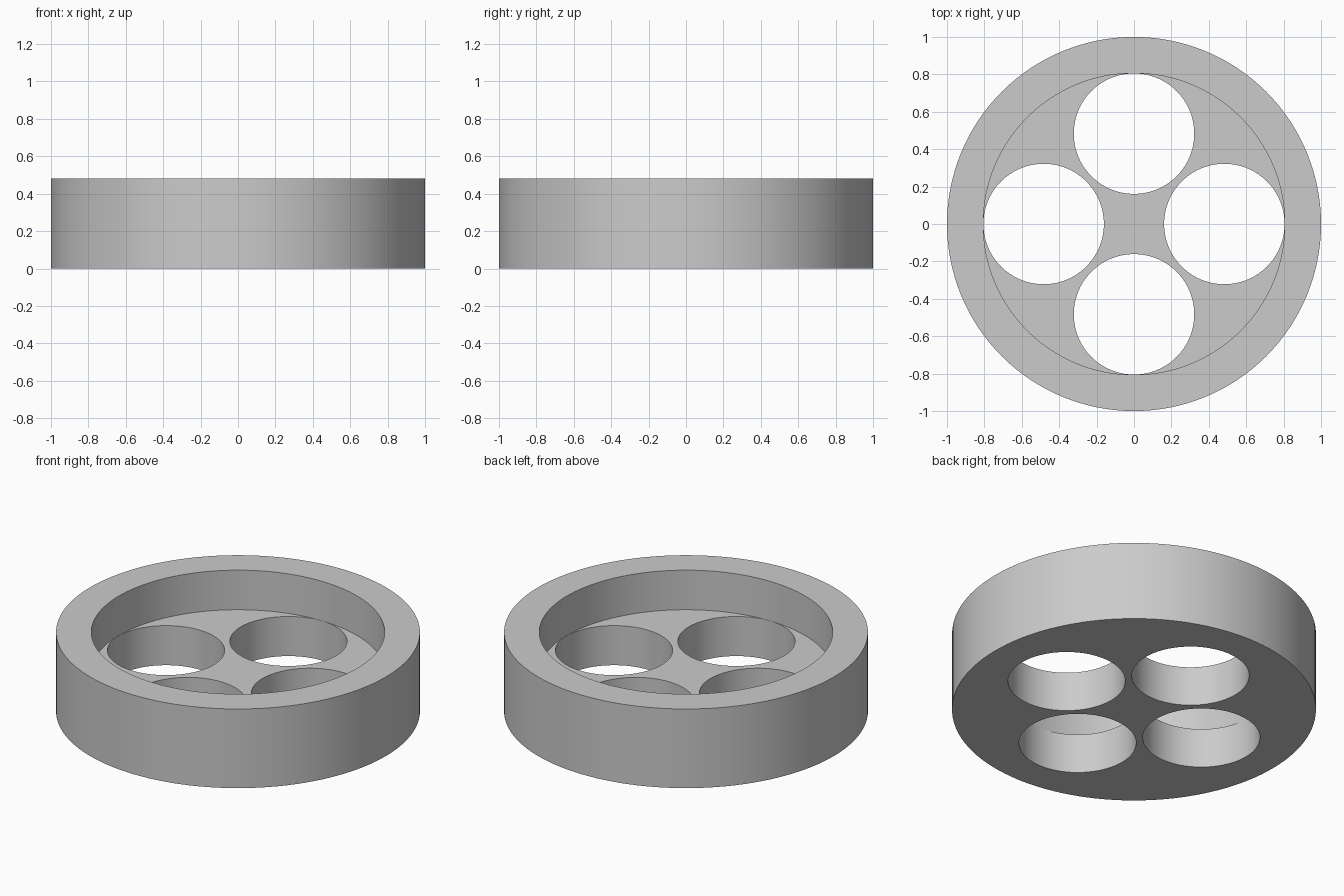
import bpy
import bmesh
from math import cos, sin, tau

OUTER, INNER = 1.0, 0.806
HEIGHT, FLOOR = 0.48, 0.24
HOLE_R, HOLE_OFFSET = 0.322, 0.483
SEGMENTS = 128

cube = bpy.data.objects.get("Cube")
if cube:
    bpy.data.objects.remove(cube, do_unlink=True)

grey = bpy.data.materials.new("plain_grey")
grey.use_nodes = True
colour = (0.6, 0.6, 0.6, 1)
grey.diffuse_color = colour
grey.node_tree.nodes["Principled BSDF"].inputs["Base Color"].default_value = colour


def lathe(name, profile, centres):
    """Closed turned solids: rings of (radius, z), capped at both ends."""
    bm = bmesh.new()
    for cx, cy in centres:
        rings = [[bm.verts.new((cx + r * cos(tau * i / SEGMENTS),
                                cy + r * sin(tau * i / SEGMENTS), z))
                  for i in range(SEGMENTS)] for r, z in profile]
        for low, high in zip(rings, rings[1:]):
            for i in range(SEGMENTS):
                j = (i + 1) % SEGMENTS
                bm.faces.new((low[i], low[j], high[j], high[i]))
        bm.faces.new(rings[0][::-1])
        bm.faces.new(rings[-1])
    bmesh.ops.recalc_face_normals(bm, faces=bm.faces)
    mesh = bpy.data.meshes.new(name)
    bm.to_mesh(mesh)
    bm.free()
    mesh.materials.append(grey)
    obj = bpy.data.objects.new(name, mesh)
    bpy.context.collection.objects.link(obj)
    return obj


# Round body with a recessed top
body = lathe("recessed_disc", [(OUTER, 0), (OUTER, HEIGHT), (INNER, HEIGHT),
                               (INNER, FLOOR)], [(0, 0)])

# Four through holes, just touching the recess wall
centres = [(HOLE_OFFSET * cos(tau * k / 4), HOLE_OFFSET * sin(tau * k / 4))
           for k in range(4)]
cutter = lathe("hole_cutter", [(HOLE_R, -0.1), (HOLE_R, FLOOR + 0.1)], centres)
cutter.hide_render = True

cut = body.modifiers.new("holes", "BOOLEAN")
cut.operation = "DIFFERENCE"
cut.solver = "EXACT"
cut.object = cutter
bpy.ops.object.select_all(action="DESELECT")
body.select_set(True)
bpy.context.view_layer.objects.active = body
bpy.ops.object.modifier_apply(modifier=cut.name)
bpy.data.objects.remove(cutter, do_unlink=True)

# Smooth walls, crisp rims
bpy.ops.object.shade_smooth_by_angle(angle=0.5)
